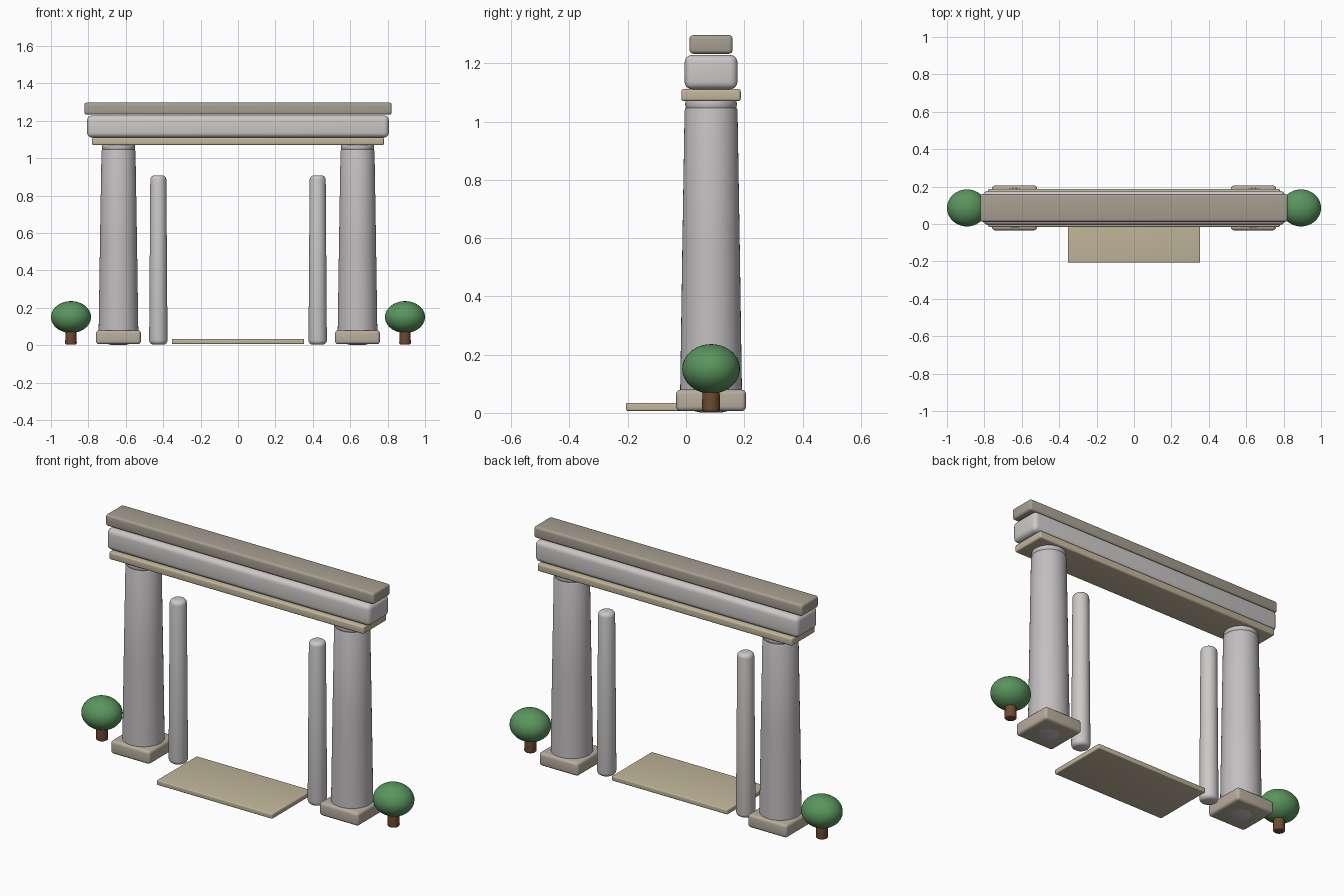
import bpy, bmesh, math
from mathutils import Matrix

if "Cube" in bpy.data.objects:
    bpy.data.objects.remove(bpy.data.objects["Cube"])

YC = 0.086  # depth centre of the gateway


def material(name, rgb):
    m = bpy.data.materials.new(name)
    m.diffuse_color = (*rgb, 1)
    m.use_nodes = True
    m.node_tree.nodes["Principled BSDF"].inputs["Base Color"].default_value = m.diffuse_color
    return m


STONE = material("pale_stone", (0.60, 0.58, 0.57))
SHAFT = material("shaft_stone", (0.55, 0.52, 0.53))
BASE = material("base_stone", (0.47, 0.42, 0.34))
SAND = material("sandstone", (0.54, 0.47, 0.33))
CAP = material("cap_stone", (0.38, 0.34, 0.28))
LEAF = material("leaf", (0.10, 0.30, 0.11))
BARK = material("bark", (0.16, 0.07, 0.03))


def finish(name, bm, mat):
    bmesh.ops.recalc_face_normals(bm, faces=bm.faces[:])
    me = bpy.data.meshes.new(name)
    bm.to_mesh(me)
    bm.free()
    ob = bpy.data.objects.new(name, me)
    bpy.context.collection.objects.link(ob)
    me.materials.append(mat)
    bpy.ops.object.select_all(action='DESELECT')
    ob.select_set(True)
    bpy.context.view_layer.objects.active = ob
    bpy.ops.object.shade_smooth_by_angle(angle=math.radians(35))
    return ob


def block(name, x, y, z, mat, bevel):
    """Rounded box from (min, max) pairs."""
    bm = bmesh.new()
    size = [b - a for a, b in (x, y, z)]
    mid = [(a + b) / 2 for a, b in (x, y, z)]
    bmesh.ops.create_cube(bm, size=1, matrix=Matrix.Translation(mid) @ Matrix.Diagonal((*size, 1)))
    bmesh.ops.bevel(bm, geom=bm.edges[:], offset=bevel, segments=4, profile=0.5, affect='EDGES')
    return finish(name, bm, mat)


def lathe(name, x, y, profile, mat, n=48):
    """Closed solid of revolution from (radius, height) points."""
    bm = bmesh.new()
    rings = [[bm.verts.new((x + r * math.cos(2 * math.pi * i / n),
                            y + r * math.sin(2 * math.pi * i / n), z)) for i in range(n)]
             for r, z in profile]
    for a, b in zip(rings, rings[1:]):
        for i in range(n):
            j = (i + 1) % n
            bm.faces.new((a[i], a[j], b[j], b[i]))
    bm.faces.new(rings[0])
    bm.faces.new(rings[-1])
    return finish(name, bm, mat)


def rounded_post(r0, r1, z0, z1, b):
    """Tapered post profile with rounded ends."""
    arc = [math.radians(a) for a in (0, 22.5, 45, 67.5, 90)]
    low = [(r0 - b + b * math.sin(a), z0 + b - b * math.cos(a)) for a in arc]
    high = [(r1 - b + b * math.cos(a), z1 - b + b * math.sin(a)) for a in arc]
    return low + high


for side, s in (("left", -1), ("right", 1)):
    # main column with plinth and neck
    cx = s * 0.639
    block(f"{side}_plinth", (cx - 0.12, cx + 0.12), (YC - 0.12, YC + 0.12), (0.006, 0.08), BASE, 0.016)
    lathe(f"{side}_column", cx, YC,
          [(0.04, 0.002), (0.08, 0.012), (0.106, 0.05), (0.106, 0.08), (0.099, 0.55),
           (0.091, 1.038), (0.088, 1.046)], SHAFT)
    lathe(f"{side}_column_neck", cx, YC,
          [(0.082, 1.04), (0.087, 1.048), (0.089, 1.06), (0.087, 1.072), (0.082, 1.08)], SHAFT)
    # slender inner post
    lathe(f"{side}_inner_post", s * 0.426, YC, rounded_post(0.049, 0.043, 0.004, 0.908, 0.022), STONE)
    # round shrub on a short trunk
    lathe(f"{side}_shrub_trunk", s * 0.893, YC, rounded_post(0.031, 0.029, 0.004, 0.11, 0.008), BARK, 24)
    bm = bmesh.new()
    bmesh.ops.create_uvsphere(bm, u_segments=40, v_segments=24, radius=1,
                              matrix=Matrix.Translation((s * 0.893, YC, 0.151))
                              @ Matrix.Diagonal((0.107, 0.099, 0.085, 1)))
    finish(f"{side}_shrub_crown", bm, LEAF)

# stacked lintel
block("lower_lintel", (-0.78, 0.78), (YC - 0.102, YC + 0.102), (1.07, 1.112), SAND, 0.009)
block("main_lintel", (-0.807, 0.807), (YC - 0.091, YC + 0.091), (1.111, 1.229), STONE, 0.026)
block("top_lintel", (-0.822, 0.822), (YC - 0.074, YC + 0.074), (1.233, 1.297), CAP, 0.013)

# threshold slab on the ground
block("threshold_slab", (-0.354, 0.354), (-0.206, 0.144), (0.007, 0.034), SAND, 0.005)
